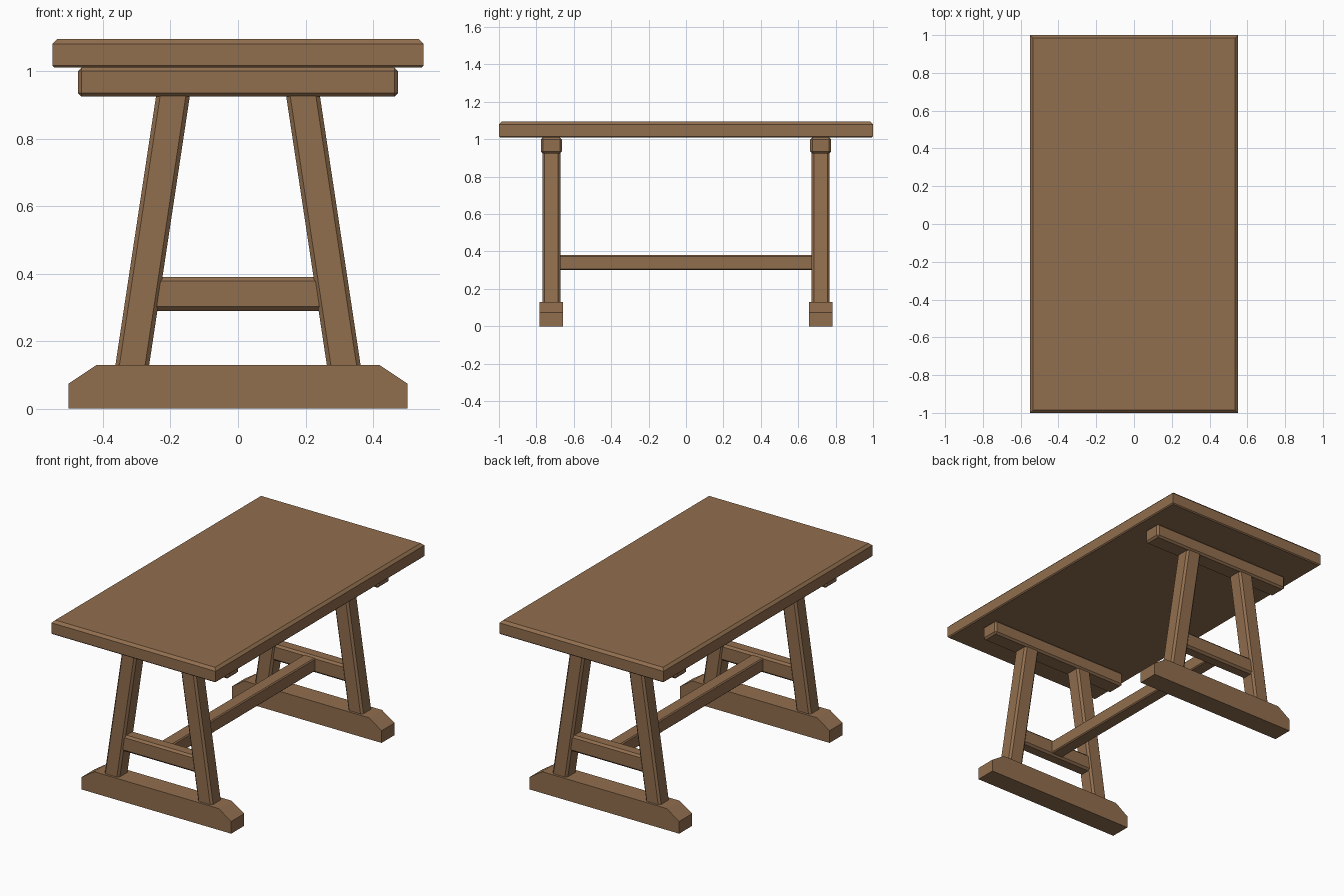
import bpy, bmesh

if "Cube" in bpy.data.objects:
    bpy.data.objects.remove(bpy.data.objects["Cube"])

wood = bpy.data.materials.new("warm brown wood")
wood.diffuse_color = (0.285, 0.158, 0.077, 1)
wood.use_nodes = True
wood.node_tree.nodes["Principled BSDF"].inputs["Base Color"].default_value = wood.diffuse_color


def finish(bm, name):
    bmesh.ops.recalc_face_normals(bm, faces=bm.faces)
    mesh = bpy.data.meshes.new(name)
    bm.to_mesh(mesh)
    bm.free()
    mesh.materials.append(wood)
    obj = bpy.data.objects.new(name, mesh)
    bpy.context.collection.objects.link(obj)
    return obj


def chamfer(bm, edges, width):
    bmesh.ops.bevel(bm, geom=list(edges), offset=width, offset_type='OFFSET',
                    segments=1, affect='EDGES')


def box(x0, x1, y0, y1, z0, z1):
    bm = bmesh.new()
    bmesh.ops.create_cube(bm, size=1)
    for v in bm.verts:
        v.co = (x1 if v.co.x > 0 else x0,
                y1 if v.co.y > 0 else y0,
                z1 if v.co.z > 0 else z0)
    return bm


def edges_along(bm, axis):
    return [e for e in bm.edges
            if abs((e.verts[0].co - e.verts[1].co)[axis]) > 1e-4]


# Tabletop: wide chamfer on the upper rim, fine one on the lower rim
bm = box(-0.55, 0.55, -1, 1, 1.01, 1.095)
chamfer(bm, [e for e in bm.edges if all(v.co.z > 1.09 for v in e.verts)], 0.015)
chamfer(bm, [e for e in bm.edges if all(v.co.z < 1.02 for v in e.verts)], 0.006)
finish(bm, "tabletop")

for side, end in ((-1, "front"), (1, "back")):
    yc = side * 0.72

    # Sled foot with sloped ends
    bm = bmesh.new()
    profile = [(-0.502, 0), (0.502, 0), (0.502, 0.074), (0.418, 0.13),
               (-0.418, 0.13), (-0.502, 0.074)]
    face = bm.faces.new([bm.verts.new((x, yc - 0.062, z)) for x, z in profile])
    ext = bmesh.ops.extrude_face_region(bm, geom=[face])
    for v in ext["geom"]:
        if isinstance(v, bmesh.types.BMVert):
            v.co.y += 0.124
    finish(bm, end + "_foot")

    # Support beam under the tabletop
    bm = box(-0.474, 0.474, yc - 0.056, yc + 0.056, 0.924, 1.0105)
    chamfer(bm, bm.edges, 0.011)
    finish(bm, end + "_top_beam")

    # Splayed legs: chamfered upright, sheared in x
    for sx, label in ((-1, "left"), (1, "right")):
        bm = box(-0.05, 0.05, yc - 0.048, yc + 0.048, 0.128, 0.926)
        chamfer(bm, edges_along(bm, 2), 0.012)
        for v in bm.verts:
            t = (v.co.z - 0.13) / (0.924 - 0.13)
            v.co.x += sx * (0.313 - 0.120 * t)
        finish(bm, end + "_" + label + "_leg")

    # Rail between the two legs
    bm = box(-0.26, 0.26, yc - 0.04, yc + 0.04, 0.29, 0.39)
    chamfer(bm, edges_along(bm, 0), 0.012)
    finish(bm, end + "_rail")

# Long stretcher joining both rails
bm = box(-0.04, 0.04, -0.682, 0.682, 0.30, 0.38)
chamfer(bm, edges_along(bm, 1), 0.006)
finish(bm, "stretcher")
